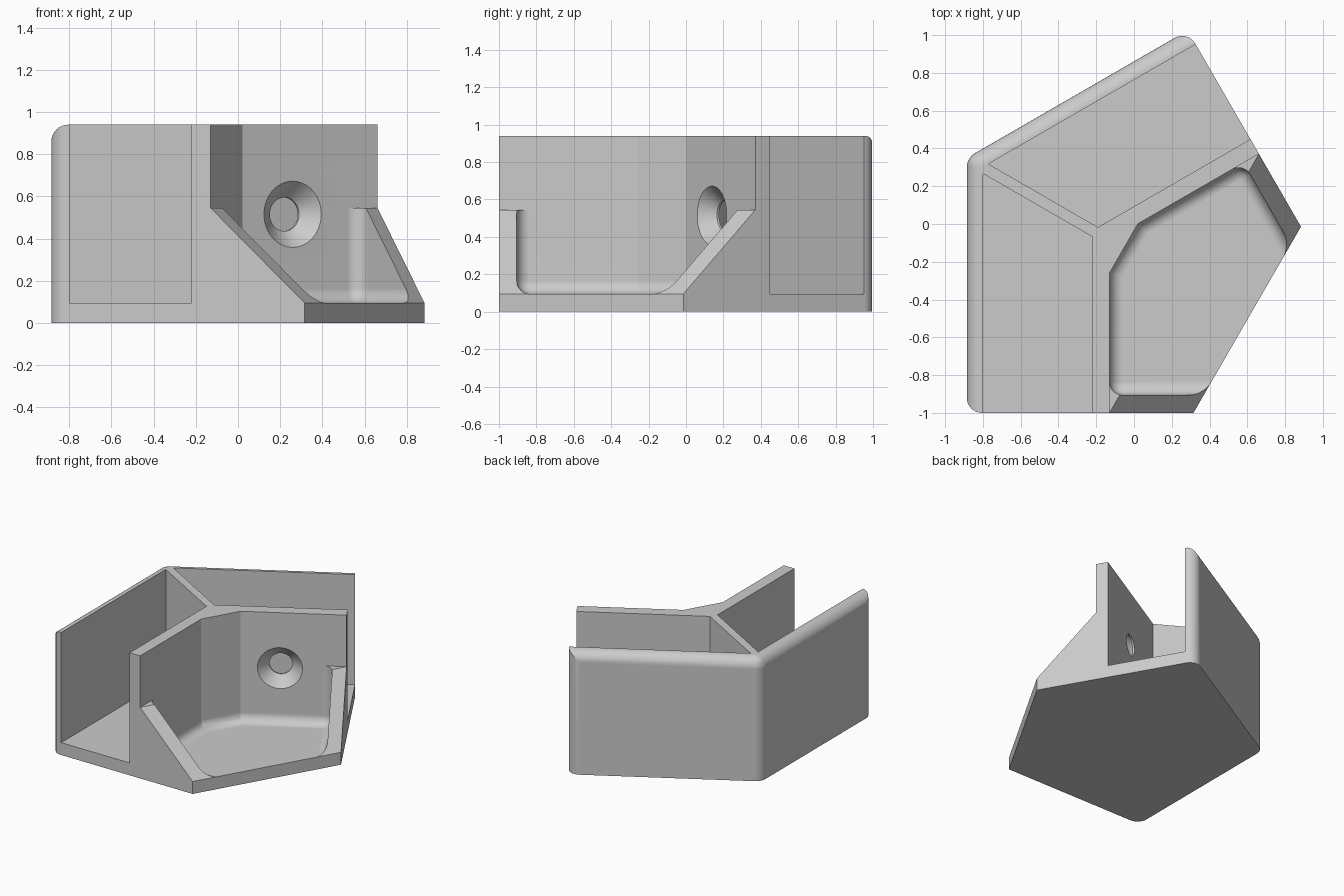
import bpy, bmesh, math
from mathutils import Vector, Matrix

if "Cube" in bpy.data.objects:
    bpy.data.objects.remove(bpy.data.objects["Cube"], do_unlink=True)

# Main dimensions
HEIGHT, FLOOR, GUSSET_TOP = 0.94, 0.095, 0.545
ROUND, HOLE = 0.08, 0.08
INNER_FACE = -0.13
CORNER = Vector((-0.885, 0.35))                      # outer corner of the bend
AXIS = Vector((math.cos(math.pi / 6), -0.5))         # symmetry line of the bend


def reflect(p, origin=CORNER):
    """Mirror a plan point across the symmetry line."""
    d = Vector(p) - origin
    return origin + 2 * d.dot(AXIS) * AXIS - d


def both(half):
    """Complete half an outline with its mirror image."""
    return [Vector(p) for p in half] + [reflect(p) for p in reversed(half)]


def finish(name, bm):
    bmesh.ops.recalc_face_normals(bm, faces=bm.faces)
    mesh = bpy.data.meshes.new(name)
    bm.to_mesh(mesh)
    bm.free()
    ob = bpy.data.objects.new(name, mesh)
    bpy.context.collection.objects.link(ob)
    return ob


def apply(ob, mod):
    bpy.context.view_layer.objects.active = ob
    bpy.ops.object.modifier_apply(modifier=mod.name)


def prism(name, pts, z0, z1, upright={}, top=(), bottom=(), width=0, matrix=None):
    """Extruded outline; chosen edges are rounded with the given weights."""
    bm = bmesh.new()
    weight = bm.edges.layers.float.new("bevel_weight_edge")
    low = [bm.verts.new((p[0], p[1], z0)) for p in pts]
    high = [bm.verts.new((p[0], p[1], z1)) for p in pts]
    n = len(pts)
    bm.faces.new(low)
    bm.faces.new(high)
    for i in range(n):
        j = (i + 1) % n
        bm.faces.new((low[i], low[j], high[j], high[i]))
    for i, w in upright.items():
        bm.edges.get((low[i], high[i]))[weight] = w
    for ring, chosen in ((high, top), (low, bottom)):
        for i in chosen:
            bm.edges.get((ring[i], ring[(i + 1) % n]))[weight] = 1
    if matrix:
        bm.transform(matrix)
    ob = finish(name, bm)
    if width:
        mod = ob.modifiers.new("Round", 'BEVEL')
        mod.width, mod.segments = width, 8
        mod.limit_method = 'WEIGHT'
        apply(ob, mod)
    return ob


def screw_hole(name, location, direction, radius):
    """Countersunk hole cutter, its head lying on the given surface point."""
    profile = [(0, -0.2), (HOLE, -0.2), (HOLE, HOLE - radius),
               (radius + 0.02, 0.02), (0, 0.02)]
    bm = bmesh.new()
    vs = [bm.verts.new((r, 0, z)) for r, z in profile]
    es = [bm.edges.new(pair) for pair in zip(vs, vs[1:])]
    bmesh.ops.spin(bm, geom=vs + es, cent=(0, 0, 0), axis=(0, 0, 1),
                   angle=math.tau, steps=48)
    bmesh.ops.remove_doubles(bm, verts=bm.verts, dist=0.0001)
    turn = Vector(direction).to_track_quat('Z', 'Y').to_matrix().to_4x4()
    bm.transform(Matrix.Translation(location) @ turn)
    return finish(name, bm)


# Solid block with rounded outer edges
bracket = prism("corner_bracket",
                [Vector((0.315, -1)), Vector((CORNER.x, -1)), CORNER,
                 reflect((CORNER.x, -1)), reflect((0.315, -1))],
                0, HEIGHT, upright={1: 1, 2: 0.577, 3: 1}, top=(1, 2), width=ROUND)

# Two channels, leaving a diagonal web between them
def web_y(x):
    return CORNER.y - (x - CORNER.x) * math.tan(math.pi / 6) - 0.034

channel = [(-0.80, -1.2), (-0.22, -1.2), (-0.22, web_y(-0.22)), (-0.80, web_y(-0.80))]
cutters = [prism("channel_cutter_a", channel, FLOOR, 1.2),
           prism("channel_cutter_b", [reflect(p) for p in channel], FLOOR, 1.2)]

# Space above the gussets, in front of the inner walls
knee = (INNER_FACE, -0.26)
cutters.append(prism("upper_cutter", both([(0.9, -1.3), (INNER_FACE, -1.3), knee]),
                     GUSSET_TOP, 1.2))

# Sloped front of the gussets
front = AXIS.dot(Vector((0.315, -1)))
back = AXIS.dot(Vector((INNER_FACE, -1)))
slope = (GUSSET_TOP - FLOOR) / (front - back)
far = front + 0.4
x_dir = Vector((AXIS.x, AXIS.y, 0))
z_dir = x_dir.cross(Vector((0, 0, 1)))
frame = Matrix((x_dir, (0, 0, 1), z_dir)).transposed().to_4x4()
cutters.append(prism("slope_cutter",
                     [(back, GUSSET_TOP), (far, FLOOR - slope * (far - front)), (far, 0.7)],
                     -2, 2, matrix=frame))

# Pocket with rounded floor and corners
cutters.append(prism("pocket_cutter", both([(0.8, -0.905), (INNER_FACE, -0.905), knee]),
                     FLOOR, 0.7, upright={1: 1, 4: 1}, bottom=range(5), width=0.07))

# Countersunk screw holes in both walls and the floor
spot = Vector((INNER_FACE, -0.535))
side = reflect((1, 0), Vector((0, 0)))
cutters += [screw_hole("wall_hole_cutter_a", (*spot, 0.515), (1, 0, 0), 0.157),
            screw_hole("wall_hole_cutter_b", (*reflect(spot), 0.515), (*side, 0), 0.157),
            screw_hole("floor_hole_cutter", (0.31, -0.337, FLOOR), (0, 0, 1), 0.172)]

for cutter in cutters:
    cutter.hide_render = True
    mod = bracket.modifiers.new("Cut", 'BOOLEAN')
    mod.operation, mod.solver, mod.object = 'DIFFERENCE', 'EXACT', cutter
    apply(bracket, mod)
    bpy.data.objects.remove(cutter, do_unlink=True)

# Plain grey material
grey = bpy.data.materials.new("light_grey")
grey.use_nodes = True
colour = (0.6, 0.6, 0.6, 1)
grey.diffuse_color = colour
grey.node_tree.nodes["Principled BSDF"].inputs["Base Color"].default_value = colour
bracket.data.materials.clear()
bracket.data.materials.append(grey)

# Smooth fillets, crisp edges
bpy.ops.object.select_all(action='DESELECT')
bracket.select_set(True)
bpy.context.view_layer.objects.active = bracket
bpy.ops.object.shade_smooth_by_angle(angle=math.radians(20))
normals = bracket.modifiers.new("Flat Normals", 'WEIGHTED_NORMAL')
normals.keep_sharp = True
